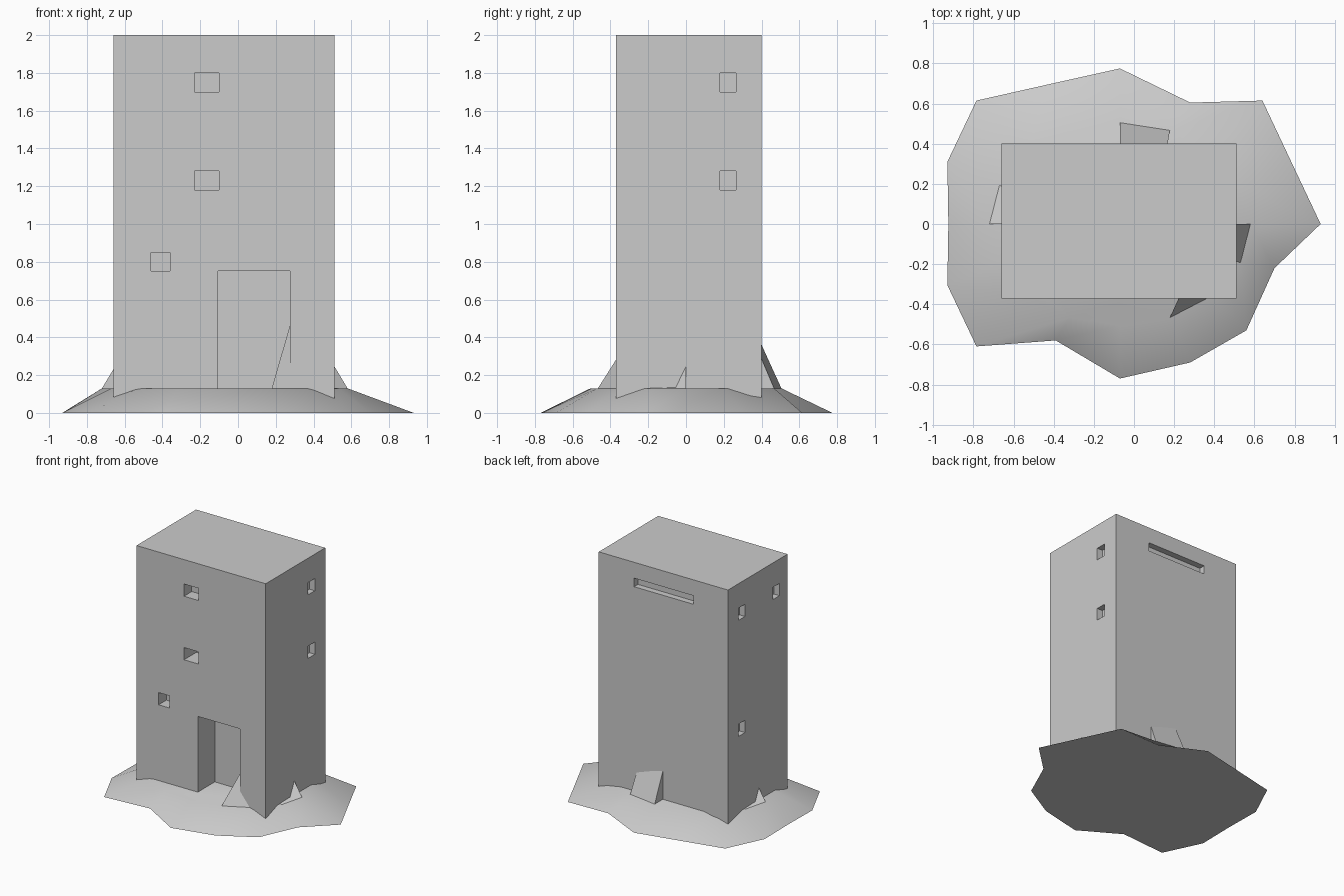
import bpy, bmesh, math

if "Cube" in bpy.data.objects:
    bpy.data.objects.remove(bpy.data.objects["Cube"])


def make_object(name, verts, faces):
    mesh = bpy.data.meshes.new(name)
    mesh.from_pydata(verts, [], faces)
    bm = bmesh.new()
    bm.from_mesh(mesh)
    bmesh.ops.recalc_face_normals(bm, faces=bm.faces)
    bm.to_mesh(mesh)
    bm.free()
    obj = bpy.data.objects.new(name, mesh)
    bpy.context.collection.objects.link(obj)
    return obj


def boxes(name, bounds):
    """One mesh made of axis-aligned boxes (x0, x1, y0, y1, z0, z1)."""
    verts, faces = [], []
    for x0, x1, y0, y1, z0, z1 in bounds:
        n = len(verts)
        verts += [(x, y, z) for z in (z0, z1)
                  for x, y in ((x0, y0), (x1, y0), (x1, y1), (x0, y1))]
        faces += [[n + i for i in f] for f in (
            (0, 3, 2, 1), (4, 5, 6, 7), (0, 1, 5, 4),
            (1, 2, 6, 5), (2, 3, 7, 6), (3, 0, 4, 7))]
    return make_object(name, verts, faces)


# Tower block
X0, X1, Y0, Y1 = -0.66, 0.51, -0.37, 0.40
tower = boxes("tower", [(X0, X1, Y0, Y1, 0.0, 2.0)])

# Recesses: doorway, front windows, side windows, back slot
OUT = 0.1
cuts = [(-0.105, 0.275, Y0 - OUT, Y0 + 0.22, 0.05, 0.75)]
for x0, x1, z, depth in ((-0.23, -0.10, 1.70, 0.10),
                         (-0.23, -0.10, 1.18, 0.16),
                         (-0.46, -0.36, 0.75, 0.10)):
    cuts.append((x0, x1, Y0 - OUT, Y0 + depth, z, z + 0.10))
for z in (1.70, 1.18):
    cuts.append((X1 - 0.05, X1 + OUT, 0.18, 0.265, z, z + 0.10))
for y, z in ((0.18, 1.70), (0.18, 0.75), (-0.265, 1.70)):
    cuts.append((X0 - OUT, X0 + 0.05, y, y + 0.085, z, z + 0.10))
cuts.append((-0.35, 0.19, Y1 - 0.05, Y1 + OUT, 1.80, 1.87))

cutter = boxes("recess_cutter", cuts)
cutter.hide_render = True
mod = tower.modifiers.new("recesses", 'BOOLEAN')
mod.operation = 'DIFFERENCE'
mod.solver = 'EXACT'
mod.object = cutter
bpy.context.view_layer.objects.active = tower
bpy.ops.object.modifier_apply(modifier=mod.name)
bpy.data.objects.remove(cutter)

# Rocky mound: uneven outline rising to an oval shelf
outline = [(0.93, 0), (0.785, 0.307), (0.64, 0.615), (0.28, 0.605),
           (-0.07, 0.775), (-0.43, 0.695), (-0.785, 0.615), (-0.93, 0.31),
           (-0.925, 0), (-0.93, -0.305), (-0.785, -0.61), (-0.39, -0.58),
           (-0.07, -0.77), (0.28, -0.69), (0.56, -0.53), (0.70, -0.22)]
N = len(outline)
ring = [(-0.07 + 0.65 * math.cos(2 * math.pi * i / N),
         0.505 * math.sin(2 * math.pi * i / N), 0.13) for i in range(N)]
mound = make_object(
    "mound", [(x, y, 0.0) for x, y in outline] + ring,
    [(i, (i + 1) % N, N + (i + 1) % N, N + i) for i in range(N)]
    + [tuple(range(N))[::-1], tuple(range(N, 2 * N))])
for poly in mound.data.polygons:
    poly.use_smooth = len(poly.vertices) == 4
bpy.context.view_layer.objects.active = mound
mound.select_set(True)
bpy.ops.object.shade_smooth_by_angle(angle=math.radians(40))
mound.select_set(False)


# Rock buttresses leaning against the walls
def buttress(name, a, b, top_a, top_b):
    """Wedge rising from shelf points a, b to an inner top edge."""
    floor = [(t[0], t[1], 0.12) for t in (top_a, top_b)]
    make_object(name, [a, b, top_b, top_a, floor[1], floor[0]],
                [(0, 1, 2, 3), (0, 3, 5), (1, 4, 2), (2, 4, 5, 3),
                 (0, 5, 4, 1)])


buttress("front_buttress", ring[13], ring[14],
         (0.30, -0.20, 0.55), (0.40, -0.20, 0.50))
buttress("back_buttress", ring[4], ring[3],
         (-0.07, 0.30, 0.58), (0.15, 0.30, 0.52))
buttress("right_buttress", ring[0], ring[15],
         (0.40, 0.0, 0.43), (0.40, -0.14, 0.14))
buttress("left_buttress", ring[8], ring[7],
         (-0.54, 0.0, 0.43), (-0.54, 0.14, 0.14))
